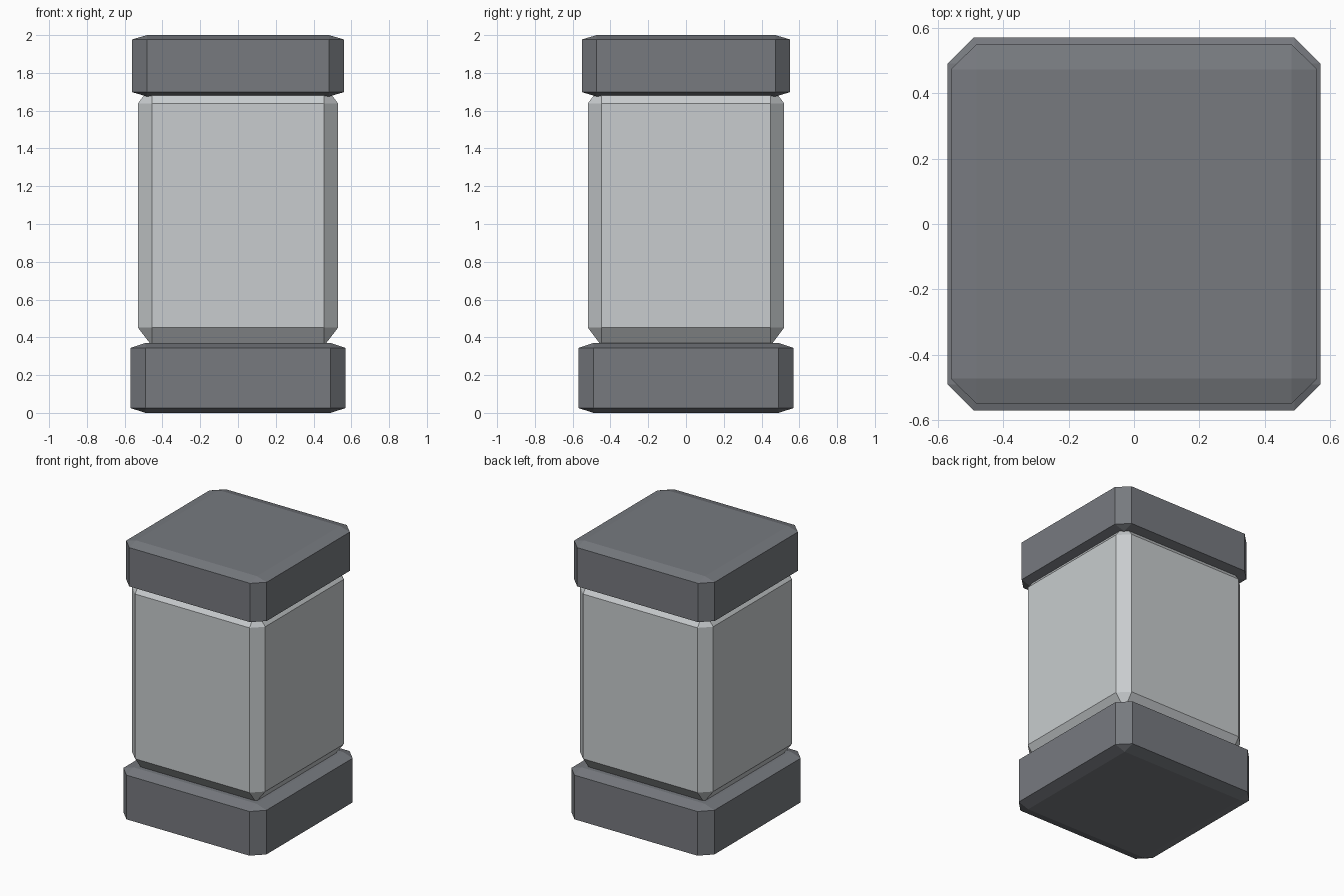
import bpy
import bmesh
from mathutils import Matrix, Vector

if "Cube" in bpy.data.objects:
    bpy.data.objects.remove(bpy.data.objects["Cube"], do_unlink=True)


def make_material(name, colour):
    mat = bpy.data.materials.new(name)
    mat.use_nodes = True
    mat.diffuse_color = colour
    mat.node_tree.nodes["Principled BSDF"].inputs["Base Color"].default_value = colour
    return mat


def chamfered_block(name, half_x, half_y, bottom, top, mat, chamfer=0.28):
    """Chamfer a two-unit cube, then stretch it so chamfers follow the proportions."""
    bm = bmesh.new()
    bmesh.ops.create_cube(bm, size=2)
    bmesh.ops.bevel(bm, geom=bm.edges[:], offset=chamfer / 2, offset_type='OFFSET',
                    segments=1, profile=0.5, affect='EDGES')
    size = Vector((half_x, half_y, (top - bottom) / 2, 1))
    bmesh.ops.transform(bm, matrix=Matrix.Diagonal(size), verts=bm.verts)
    bmesh.ops.translate(bm, vec=(0, 0, (top + bottom) / 2), verts=bm.verts)
    bmesh.ops.recalc_face_normals(bm, faces=bm.faces)
    mesh = bpy.data.meshes.new(name)
    bm.to_mesh(mesh)
    bm.free()
    mesh.materials.append(mat)
    obj = bpy.data.objects.new(name, mesh)
    bpy.context.scene.collection.objects.link(obj)
    return obj


dark_grey = make_material("dark grey", (0.184, 0.194, 0.213, 1))
light_grey = make_material("light grey", (0.58, 0.605, 0.62, 1))

# Foot, column and lid, each tucked slightly into its neighbour
chamfered_block("base", 0.57, 0.57, 0, 0.37, dark_grey)
chamfered_block("body", 0.53, 0.52, 0.355, 1.735, light_grey)
chamfered_block("cap", 0.56, 0.55, 1.675, 2, dark_grey)
